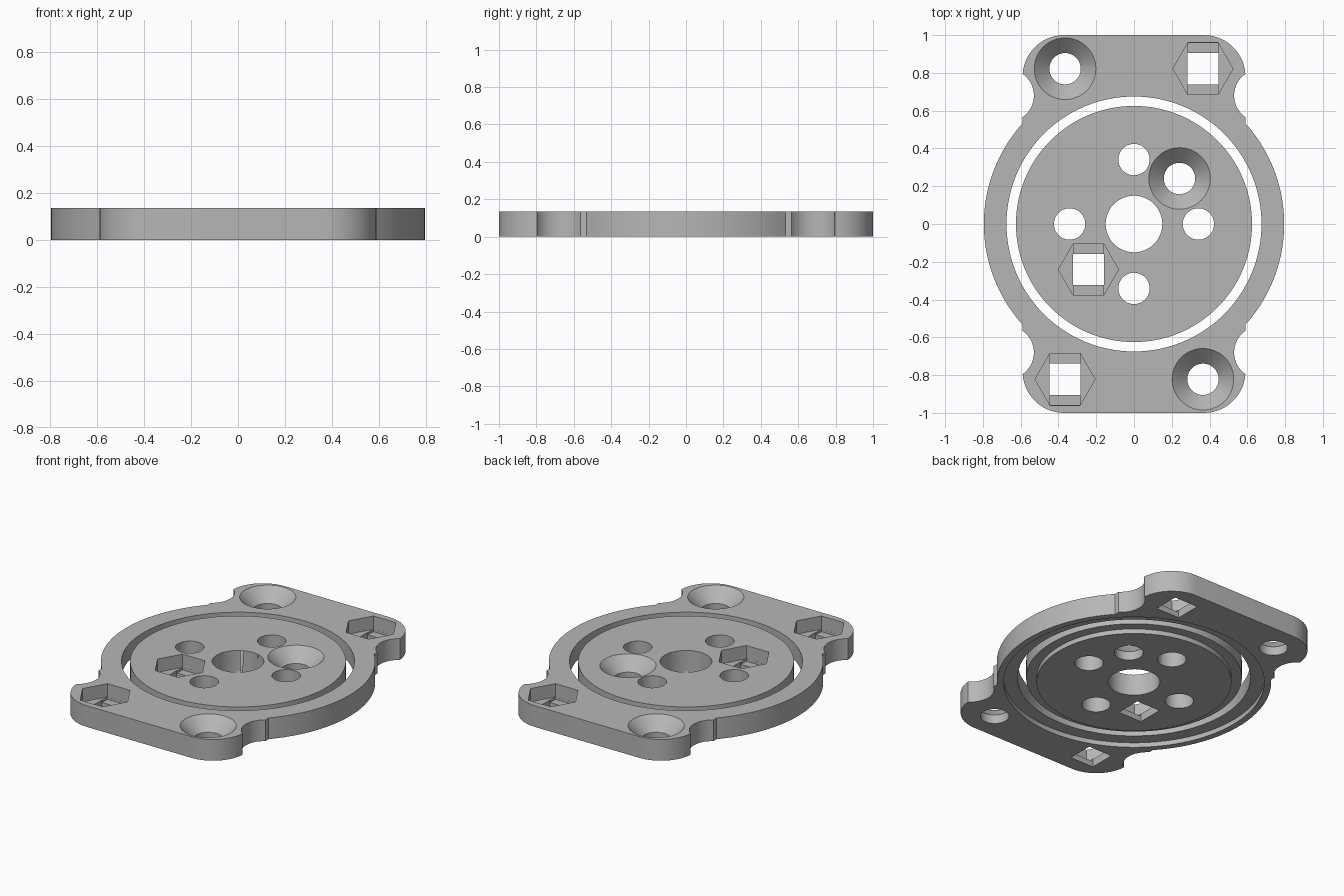
import bpy
import bmesh
from math import sin, cos, pi, atan2, hypot, sqrt, radians
from mathutils import Matrix

if "Cube" in bpy.data.objects:
    bpy.data.objects.remove(bpy.data.objects["Cube"], do_unlink=True)

H = 0.136          # plate thickness
BOLT = 0.083       # bolt hole radius
STEP = 0.03        # depth of the ring recess underneath
OVER = 0.1         # how far cutters overshoot the faces

grey = bpy.data.materials.new("plain grey")
grey.use_nodes = True
grey.diffuse_color = (0.47, 0.47, 0.47, 1)
grey.node_tree.nodes["Principled BSDF"].inputs["Base Color"].default_value = grey.diffuse_color


def finish(name, bm):
    bmesh.ops.recalc_face_normals(bm, faces=bm.faces)
    mesh = bpy.data.meshes.new(name)
    bm.to_mesh(mesh)
    bm.free()
    mesh.materials.append(grey)
    obj = bpy.data.objects.new(name, mesh)
    bpy.context.collection.objects.link(obj)
    return obj


def prism(name, points, z0, z1):
    """Extrude a flat outline from z0 to z1."""
    bm = bmesh.new()
    face = bm.faces.new([bm.verts.new((x, y, z0)) for x, y in points])
    top = bmesh.ops.extrude_face_region(bm, geom=[face])["geom"]
    bmesh.ops.translate(bm, vec=(0, 0, z1 - z0),
                        verts=[v for v in top if isinstance(v, bmesh.types.BMVert)])
    return finish(name, bm)


def lathe(name, profile, x=0, y=0, sides=64):
    """Revolve an (r, z) profile whose ends lie on the axis."""
    bm = bmesh.new()
    verts = [bm.verts.new((r, 0, z)) for r, z in profile]
    edges = [bm.edges.new(pair) for pair in zip(verts, verts[1:])]
    bmesh.ops.spin(bm, geom=verts + edges, cent=(0, 0, 0), axis=(0, 0, 1),
                   angle=2 * pi, steps=sides, use_duplicate=False)
    bmesh.ops.remove_doubles(bm, verts=bm.verts, dist=1e-5)
    bmesh.ops.transform(bm, matrix=Matrix.Translation((x, y, 0)), verts=bm.verts)
    return finish(name, bm)


def arc(cx, cy, r, a0, a1, n):
    return [(cx + r * cos(a0 + (a1 - a0) * i / n),
             cy + r * sin(a0 + (a1 - a0) * i / n)) for i in range(n + 1)]


def round_hole(x, y, r, top=H + OVER, sides=48):
    return [lathe("hole_cutter", [(0, -OVER), (r, -OVER), (r, top), (0, top)], x, y, sides)]


def countersink(x, y):
    return [lathe("countersink_cutter",
                  [(0, -OVER), (BOLT, -OVER), (BOLT, H - 0.08),
                   (BOLT + 0.08 + OVER, H + OVER), (0, H + OVER)], x, y)]


def box(x, y, hx, hy, z0):
    pts = [(x - hx, y - hy), (x + hx, y - hy), (x + hx, y + hy), (x - hx, y + hy)]
    return prism("slot_cutter", pts, z0, H + OVER)


def nut_pocket(x, y):
    """Hexagonal pocket, bridging slot below it, square through hole."""
    r = 0.159
    return [prism("nut_cutter", arc(x, y, r, 0, 2 * pi * 5 / 6, 5), H - 0.085, H + OVER),
            box(x, y, r / 2, r * sqrt(3) / 2 - 0.0005, H - 0.1),
            box(x, y, BOLT, BOLT, -OVER)]


def cut(obj, cutters):
    bpy.ops.object.select_all(action="DESELECT")
    obj.select_set(True)
    bpy.context.view_layer.objects.active = obj
    for c in cutters:
        c.hide_render = True
        mod = obj.modifiers.new("cut", "BOOLEAN")
        mod.operation, mod.solver, mod.object = "DIFFERENCE", "EXACT", c
        bpy.ops.object.modifier_apply(modifier=mod.name)
        bpy.data.objects.remove(c, do_unlink=True)
    bpy.ops.object.shade_smooth_by_angle(angle=radians(30))


# Outer plate: one quarter of the outline, mirrored to the other three
R, W = 0.795, 0.59
bite_x, bite_y, bite_r = 0.67, 0.68, 0.14
half = atan2(sqrt(bite_r ** 2 - (bite_x - W) ** 2), bite_x - W)
quarter = arc(0, 0, R, 0, atan2(sqrt(R * R - W * W), W), 20)
quarter += arc(bite_x, bite_y, bite_r, pi + half, pi - half, 16)
quarter += arc(0.37, 0.78, 0.22, 0.07, pi / 2, 14)
upper = quarter + [(-x, y) for x, y in reversed(quarter)]
outline = upper + [(x, -y) for x, y in reversed(upper)]
clean = [p for p, q in zip(outline, outline[1:] + outline[:1])
         if hypot(p[0] - q[0], p[1] - q[1]) > 1e-4]
plate = prism("outer_plate", clean, 0, H)
bx, by = 0.365, 0.822
cut(plate, round_hole(0, 0, 0.675, sides=128) + round_hole(0, 0, 0.755, STEP, 128)
    + countersink(-bx, by) + countersink(bx, -by)
    + nut_pocket(bx, by) + nut_pocket(-bx, -by))

# Inner disc with a stepped lower rim
disc = lathe("inner_disc", [(0, 0), (0.565, 0), (0.565, STEP), (0.625, STEP),
                            (0.625, H), (0, H)], sides=128)
holes = round_hole(0, 0, 0.15)
for i in range(4):
    holes += round_hole(0.341 * cos(i * pi / 2), 0.341 * sin(i * pi / 2), BOLT)
cut(disc, holes + countersink(0.241, 0.241) + nut_pocket(-0.241, -0.241))
